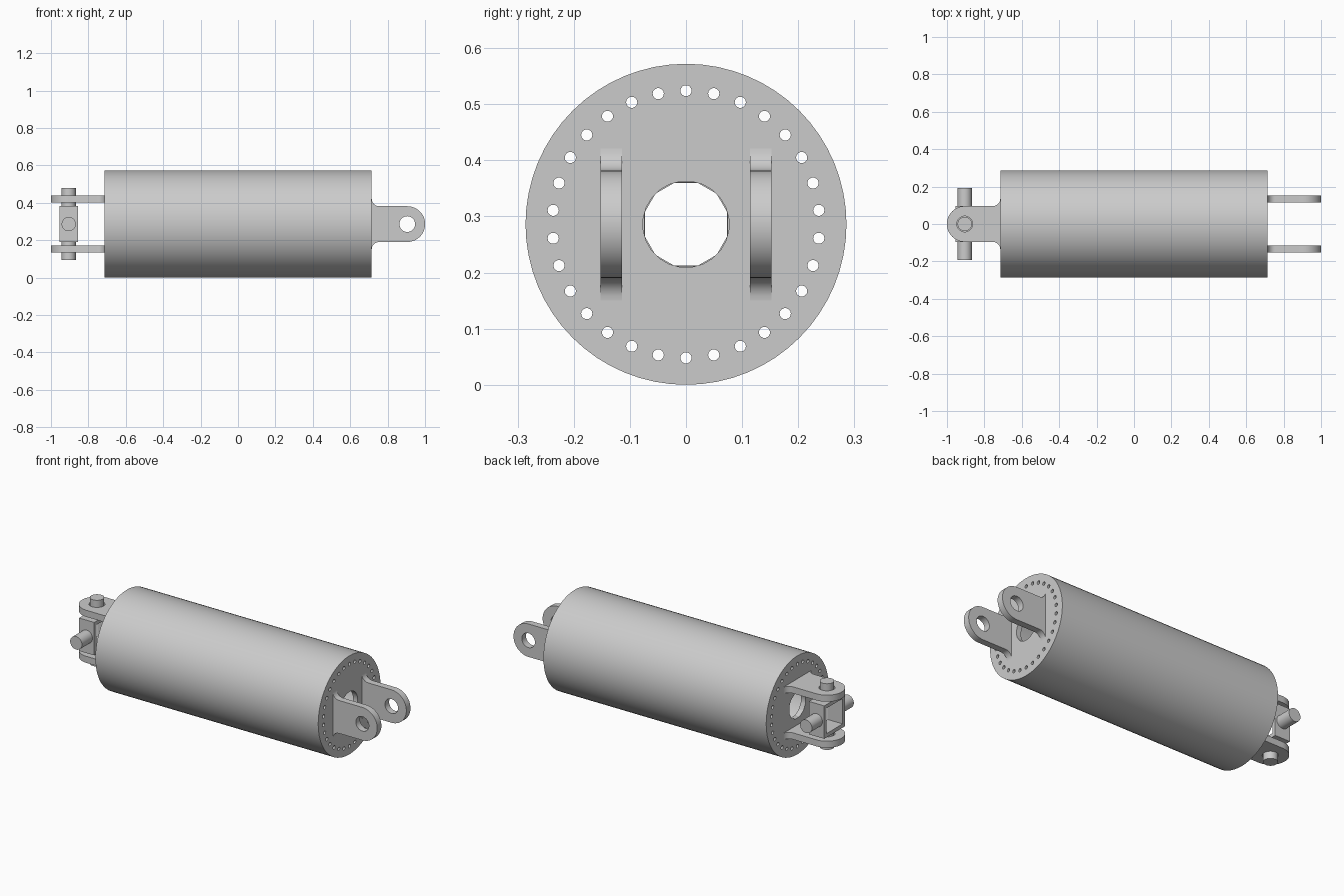
import bpy, bmesh, math
from mathutils import Matrix

if "Cube" in bpy.data.objects:
    bpy.data.objects.remove(bpy.data.objects["Cube"])

CZ = 0.286      # axis height and outer radius
HALF = 0.715    # half length of the barrel
PIVOT = 0.905   # pin centre along x

grey = bpy.data.materials.new("light grey")
grey.diffuse_color = (0.6, 0.6, 0.6, 1)
grey.use_nodes = True
grey.node_tree.nodes["Principled BSDF"].inputs["Base Color"].default_value = grey.diffuse_color


def circle(r, n, cx=0, cy=0, phase=0.0):
    return [(cx + r * math.cos(phase + 2 * math.pi * i / n),
             cy + r * math.sin(phase + 2 * math.pi * i / n)) for i in range(n)]


def square(h):
    return [(-h, -h), (h, -h), (h, h), (-h, h)]


def frame(u, v, w, origin):
    """Matrix that maps the profile axes u, v and the extrusion axis w."""
    m = Matrix((u, v, w)).transposed().to_4x4()
    m.translation = origin
    return m


def extruded(name, loops, depth, matrix):
    """Filled 2D profile (outer loop, then holes) extruded about its plane."""
    cu = bpy.data.curves.new(name, 'CURVE')
    cu.dimensions = '2D'
    cu.fill_mode = 'BOTH'
    cu.extrude = depth / 2
    for pts in loops:
        s = cu.splines.new('POLY')
        s.points.add(len(pts) - 1)
        for p, (a, b) in zip(s.points, pts):
            p.co = (a, b, 0, 1)
        s.use_cyclic_u = True
    tmp = bpy.data.objects.new(name + "_curve", cu)
    bpy.context.collection.objects.link(tmp)
    dg = bpy.context.evaluated_depsgraph_get()
    me = bpy.data.meshes.new_from_object(tmp.evaluated_get(dg))
    bpy.data.objects.remove(tmp)
    bm = bmesh.new()
    bm.from_mesh(me)
    bmesh.ops.remove_doubles(bm, verts=bm.verts, dist=1e-5)
    bm.transform(matrix)
    bmesh.ops.recalc_face_normals(bm, faces=bm.faces)
    bm.to_mesh(me)
    bm.free()
    me.materials.clear()
    me.materials.append(grey)
    me.name = name
    ob = bpy.data.objects.new(name, me)
    bpy.context.collection.objects.link(ob)
    bpy.ops.object.select_all(action='DESELECT')
    ob.select_set(True)
    bpy.context.view_layer.objects.active = ob
    bpy.ops.object.shade_smooth_by_angle(angle=math.radians(30))
    return ob


X, Y, Z = (1, 0, 0), (0, 1, 0), (0, 0, 1)
NX = (-1, 0, 0)

# Barrel
PLATE = 0.03
extruded("barrel", [circle(CZ, 64), circle(0.258, 64)], 2 * (HALF - PLATE),
         frame(Y, Z, X, (0, 0, CZ)))

# End plates with a bolt circle and a central bore
for side, n in ((1, 24), (-1, 12)):
    bolts = [circle(0.01, 14, *c) for c in circle(0.238, 30, phase=math.pi / 2)]
    bore = circle(0.077, n, phase=math.pi / n)
    extruded("end_plate_right" if side > 0 else "end_plate_left",
             [circle(CZ, 64), bore] + bolts, PLATE,
             frame(Y, Z, X, (side * (HALF - PLATE / 2), 0, CZ)))

# Lug outline: filleted root, straight sides, round eye end
W, F = 0.0955, 0.04
upper = [(HALF - 0.004, W + F)]
for i in range(9):
    a = math.pi + math.pi / 2 * i / 8
    upper.append((HALF + F + F * math.cos(a), W + F + F * math.sin(a)))
for i in range(13):
    a = math.pi / 2 * (1 - i / 12)
    upper.append((PIVOT + W * math.cos(a), W * math.sin(a)))
outline = upper + [(x, -y) for x, y in reversed(upper[:-1])]
lug = [outline, circle(0.042, 32, PIVOT)]

# Right clevis is upright, left clevis is turned a quarter
for s in (1, -1):
    tag = "a" if s > 0 else "b"
    off = s * 0.1335
    extruded("right_lug_" + tag, lug, 0.038, frame(X, Z, Y, (0, off, CZ)))
    extruded("left_lug_" + tag, lug, 0.038, frame(NX, Y, Z, (0, 0, CZ + off)))

# Universal joint: open square block with four stub pins
extruded("joint_block", [square(W), square(0.0735)], 0.098,
         frame(Y, Z, X, (-PIVOT, 0, CZ)))
for s in (1, -1):
    tag = "a" if s > 0 else "b"
    mid = s * 0.14
    extruded("upright_pin_" + tag, [circle(0.038, 32)], 0.104,
             frame(X, Y, Z, (-PIVOT, 0, CZ + mid)))
    extruded("cross_pin_" + tag, [circle(0.038, 32)], 0.104,
             frame(X, Z, Y, (-PIVOT, mid, CZ)))
